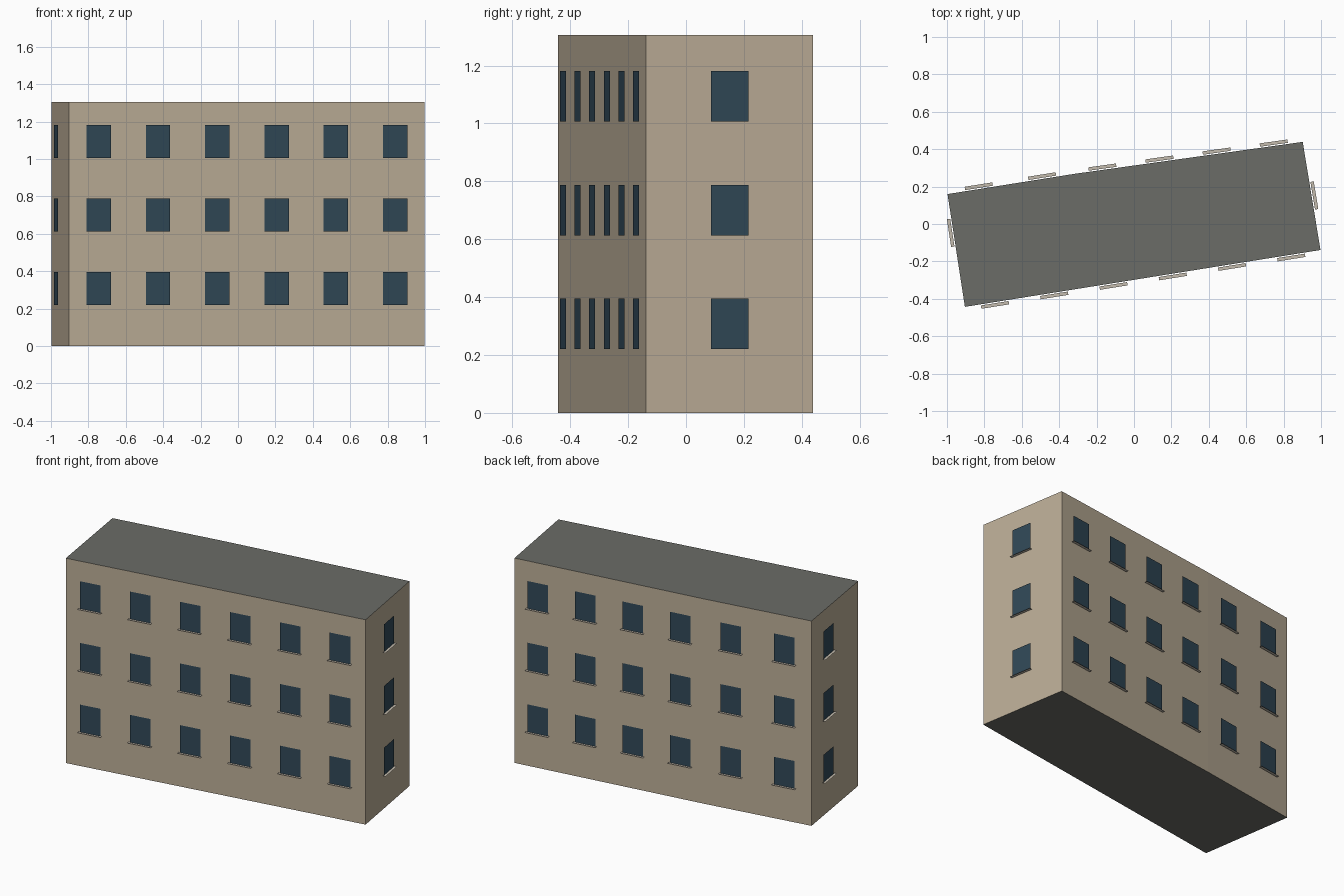
import bpy, bmesh
from mathutils import Vector

if "Cube" in bpy.data.objects:
    bpy.data.objects.remove(bpy.data.objects["Cube"])

HEIGHT = 1.305
FLOORS = (0.22, 0.613, 1.006)          # window bottom heights
WIN_W, WIN_H, GLASS_OUT = 0.132, 0.175, 0.008
SILL_W, SILL_IN, SILL_OUT = 0.15, 0.006, 0.024

# Footprint, counter-clockwise; the back wall bends slightly
A, B, C = Vector((-0.904, -0.443, 0)), Vector((0.997, -0.139, 0)), Vector((0.902, 0.439, 0))
D, E = Vector((-0.32, 0.268, 0)), Vector((-0.997, 0.16, 0))
CORNERS = [A, B, C, D, E]
# wall start, wall end, window positions along the wall (0..1)
WALLS = [
    (A, B, [(i + 0.5) / 6 for i in range(6)]),
    (B, C, [0.5]),
    (C, D, [(i + 0.5) / 4 for i in range(4)]),
    (D, E, [0.25, 0.75]),
    (E, A, [0.34]),
]
UP = Vector((0, 0, 1))


def material(name, rgb):
    m = bpy.data.materials.new(name)
    m.diffuse_color = (*rgb, 1)
    m.use_nodes = True
    m.node_tree.nodes["Principled BSDF"].inputs["Base Color"].default_value = m.diffuse_color
    return m


def make_object(name, bm, *mats):
    mesh = bpy.data.meshes.new(name)
    bm.to_mesh(mesh)
    bm.free()
    for m in mats:
        mesh.materials.append(m)
    ob = bpy.data.objects.new(name, mesh)
    bpy.context.collection.objects.link(ob)
    return ob


def quad(bm, origin, u, v):
    pts = (origin, origin + u, origin + u + v, origin + v)
    return bm.faces.new([bm.verts.new(p) for p in pts])


wall_mat = material("wall_plaster", (0.50, 0.42, 0.31))
roof_mat = material("roof_grey", (0.145, 0.15, 0.135))
glass_mat = material("window_glass", (0.03, 0.065, 0.095))
sill_mat = material("sill_stone", (0.55, 0.50, 0.42))

# Building block: extruded footprint with a grey roof and underside
bm = bmesh.new()
base = bm.faces.new([bm.verts.new(p) for p in CORNERS])
top = bmesh.ops.extrude_face_region(bm, geom=[base], use_keep_orig=True)["geom"]
bmesh.ops.translate(bm, vec=UP * HEIGHT, verts=[g for g in top if isinstance(g, bmesh.types.BMVert)])
bmesh.ops.recalc_face_normals(bm, faces=bm.faces)
for f in bm.faces:
    f.material_index = 1 if abs(f.normal.z) > 0.5 else 0
make_object("building_block", bm, wall_mat, roof_mat)

# Window panes and flat sills, one of each per floor and bay
panes, sills = bmesh.new(), bmesh.new()
for start, end, spots in WALLS:
    along = (end - start).normalized()
    out = along.cross(UP)
    for t in spots:
        for z in FLOORS:
            p = start.lerp(end, t) + UP * z
            quad(panes, p + out * GLASS_OUT - along * WIN_W / 2, along * WIN_W, UP * WIN_H)
            quad(sills, p + out * SILL_OUT - along * SILL_W / 2,
                 along * SILL_W, out * (SILL_IN - SILL_OUT))
make_object("window_panes", panes, glass_mat)
make_object("window_sills", sills, sill_mat)
